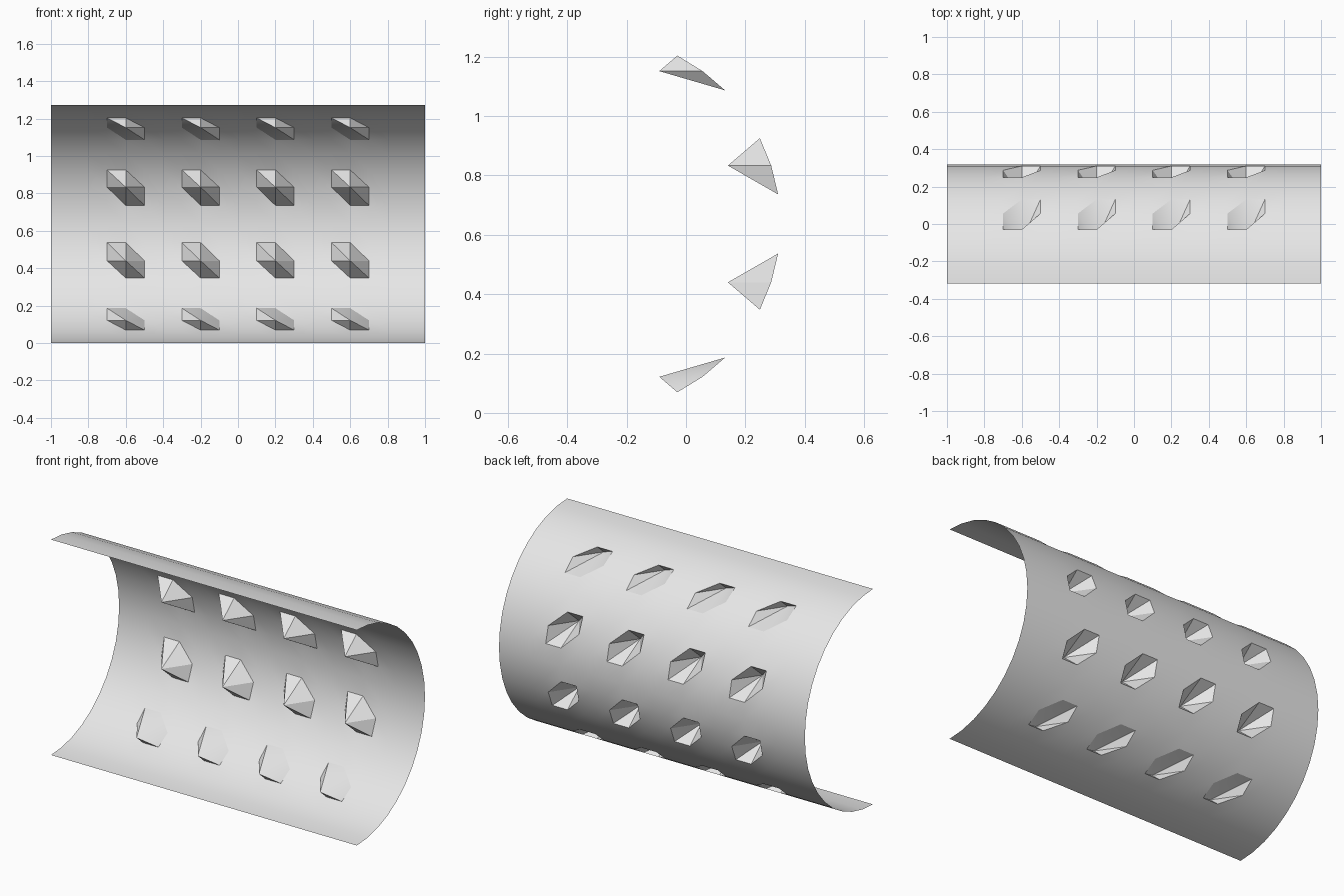
import bpy, bmesh, math

if "Cube" in bpy.data.objects:
    bpy.data.objects.remove(bpy.data.objects["Cube"])

N = 20                       # grid cells per side of the 2 x 2 sheet
R = 2 / math.pi              # sheet is bent into a half cylinder
DENT_ROWS = (4, 8, 12, 16)   # grid lines carrying a pushed-in point
DENT_DEPTH = 0.146

grey = bpy.data.materials.new("light grey")
grey.diffuse_color = (0.8, 0.8, 0.8, 1)
grey.use_nodes = True
grey.node_tree.nodes["Principled BSDF"].inputs["Base Color"].default_value = grey.diffuse_color

# Curved sheet with a 4 x 4 pattern of six-sided dents
bm = bmesh.new()
grid = []
for i in range(N + 1):
    column = []
    for j in range(N + 1):
        angle = math.pi * (j / N - 0.5)
        y = R * math.cos(angle) - R / 2
        z = R * math.sin(angle) + R
        if i in DENT_ROWS and j in DENT_ROWS:
            y -= DENT_DEPTH
        column.append(bm.verts.new((2 * i / N - 1, y, z)))
    grid.append(column)

# Two triangles per cell, all split along the same diagonal
for i in range(N):
    for j in range(N):
        a, b = grid[i][j], grid[i + 1][j]
        c, d = grid[i][j + 1], grid[i + 1][j + 1]
        bm.faces.new((a, c, b))
        bm.faces.new((b, c, d))

mesh = bpy.data.meshes.new("curved_sheet")
bm.to_mesh(mesh)
bm.free()
mesh.materials.append(grey)
sheet = bpy.data.objects.new("curved_sheet", mesh)
bpy.context.collection.objects.link(sheet)

# Smooth bend, crisp dents
bpy.context.view_layer.objects.active = sheet
sheet.select_set(True)
bpy.ops.object.shade_smooth_by_angle(angle=math.radians(30))
